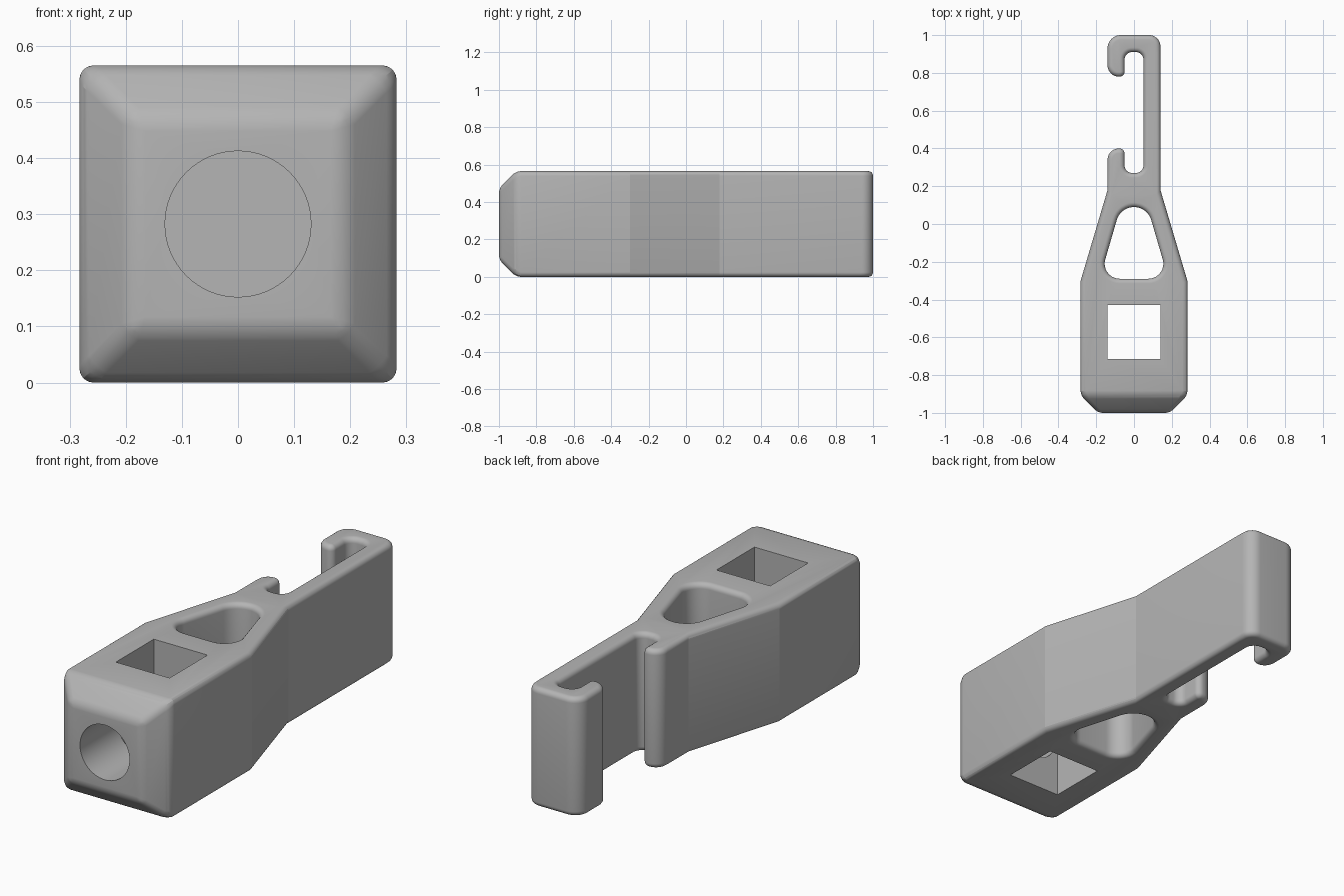
import bpy, bmesh, math
from mathutils import Vector, Matrix

if "Cube" in bpy.data.objects:
    bpy.data.objects.remove(bpy.data.objects["Cube"])

HEIGHT = 0.565
HALF = 0.2825
CHAMFER = 0.092

grey = bpy.data.materials.new("plain grey")
grey.use_nodes = True
colour = (0.46, 0.46, 0.46, 1)
grey.diffuse_color = colour
grey.node_tree.nodes["Principled BSDF"].inputs["Base Color"].default_value = colour


def rounded(corners):
    """Turn (x, y, radius) corners into a closed outline with filleted corners."""
    points = []
    for i, (x, y, r) in enumerate(corners):
        p = Vector((x, y))
        if r == 0:
            points.append(p)
            continue
        a = (Vector(corners[i - 1][:2]) - p).normalized()
        b = (Vector(corners[(i + 1) % len(corners)][:2]) - p).normalized()
        half = a.angle(b) / 2
        centre = p + (a + b).normalized() * r / math.sin(half)
        start = p + a * r / math.tan(half) - centre
        turn = start.angle_signed(p + b * r / math.tan(half) - centre)
        steps = math.ceil(abs(turn) / math.radians(10))
        for k in range(steps + 1):
            points.append(centre + Matrix.Rotation(-turn * k / steps, 2) @ start)
    return points


def make_object(name, bm):
    bmesh.ops.recalc_face_normals(bm, faces=bm.faces[:])
    mesh = bpy.data.meshes.new(name)
    bm.to_mesh(mesh)
    bm.free()
    obj = bpy.data.objects.new(name, mesh)
    bpy.context.collection.objects.link(obj)
    return obj


def prism(outline, bottom, top):
    bm = bmesh.new()
    face = bm.faces.new([bm.verts.new((p.x, p.y, bottom)) for p in outline])
    cap = bmesh.ops.extrude_face_region(bm, geom=[face])["geom"]
    bmesh.ops.translate(bm, vec=(0, 0, top - bottom),
                        verts=[v for v in cap if isinstance(v, bmesh.types.BMVert)])
    bmesh.ops.recalc_face_normals(bm, faces=bm.faces[:])
    return bm


def cut(obj, cutter):
    mod = obj.modifiers.new(cutter.name, 'BOOLEAN')
    mod.operation = 'DIFFERENCE'
    mod.solver = 'EXACT'
    mod.object = cutter
    cutter.hide_render = True
    cutter.hide_viewport = True


# Body: block, taper and side hook as one outline
shoulder = -1 + CHAMFER
body_bm = prism(rounded([
    (-HALF, shoulder, 0), (HALF, shoulder, 0), (HALF, -0.3, 0), (0.14, 0.18, 0),
    (0.14, 1, 0.06), (-0.14, 1, 0.07),
    (-0.14, 0.78, 0.06), (-0.05, 0.78, 0.027),
    (-0.05, 0.91, 0.04), (0.05, 0.91, 0.04),
    (0.05, 0.27, 0.04), (-0.05, 0.27, 0.04),
    (-0.05, 0.4, 0.027), (-0.14, 0.4, 0.06),
    (-0.14, 0.18, 0), (-HALF, -0.3, 0)]), 0, HEIGHT)

# Chamfered nose
nose = min(body_bm.faces, key=lambda f: f.calc_center_median().y)
nose = bmesh.ops.extrude_discrete_faces(body_bm, faces=[nose])["faces"][0]
shrink = 1 - CHAMFER / HALF
for v in nose.verts:
    v.co = (v.co.x * shrink, -1, HEIGHT / 2 + (v.co.z - HEIGHT / 2) * shrink)
body = make_object("hook_body", body_bm)
body.data.materials.append(grey)

# Rounded triangular window, softened together with the outer edges
window = make_object("window_cutter", prism(rounded([
    (-0.182, -0.29, 0.08), (0.182, -0.29, 0.08), (0, 0.334, 0.095)]), -0.1, HEIGHT + 0.1))
cut(body, window)
bevel = body.modifiers.new("soft_edges", 'BEVEL')
bevel.width = 0.025
bevel.segments = 6
bevel.limit_method = 'ANGLE'
bevel.angle_limit = math.radians(30)
bevel.use_clamp_overlap = False

# Sharp square pocket
square = make_object("square_cutter", prism(rounded([
    (-0.141, -0.715, 0), (0.141, -0.715, 0), (0.141, -0.43, 0), (-0.141, -0.43, 0)]),
    -0.1, HEIGHT + 0.1))
cut(body, square)

# Round cord hole from the nose into the pocket
bm = bmesh.new()
bmesh.ops.create_cone(bm, cap_ends=True, segments=64, radius1=0.13, radius2=0.13, depth=0.5,
                      matrix=Matrix.Translation((0, -0.85, HEIGHT / 2))
                      @ Matrix.Rotation(math.pi / 2, 4, 'X'))
cord_hole = make_object("cord_hole_cutter", bm)
cut(body, cord_hole)

# Bake the modifiers and drop the cutters
bpy.context.view_layer.update()
depsgraph = bpy.context.evaluated_depsgraph_get()
baked = bpy.data.meshes.new_from_object(body.evaluated_get(depsgraph))
body.modifiers.clear()
body.data = baked
for cutter in (window, square, cord_hole):
    bpy.data.objects.remove(cutter)

# Smooth the fillets, keep the creases
bpy.ops.object.select_all(action='DESELECT')
body.select_set(True)
bpy.context.view_layer.objects.active = body
bpy.ops.object.shade_smooth_by_angle(angle=math.radians(15.5))
